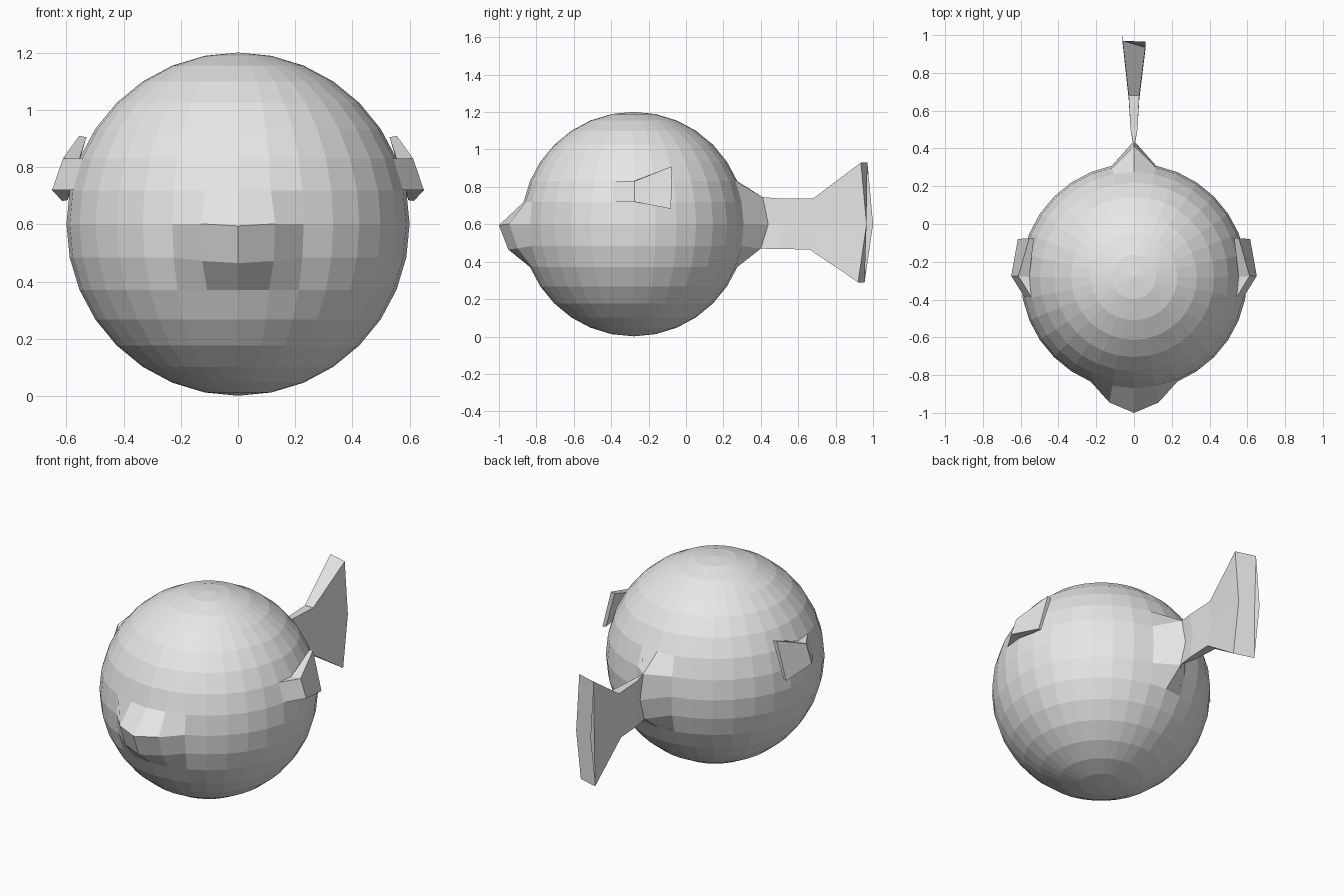
import bpy, bmesh
from mathutils import Vector

cube = bpy.data.objects.get("Cube")
if cube:
    bpy.data.objects.remove(cube, do_unlink=True)

grey = bpy.data.materials.new("plain grey")
grey.use_nodes = True
GREY = (0.8, 0.8, 0.8, 1)
grey.diffuse_color = GREY
grey.node_tree.nodes["Principled BSDF"].inputs["Base Color"].default_value = GREY

CENTRE = Vector((0, -0.28, 0.601))
RADIUS = 0.6


def finish(bm, name):
    bmesh.ops.recalc_face_normals(bm, faces=bm.faces)
    mesh = bpy.data.meshes.new(name)
    bm.to_mesh(mesh)
    bm.free()
    mesh.materials.append(grey)
    obj = bpy.data.objects.new(name, mesh)
    bpy.context.collection.objects.link(obj)
    return obj


def loft(name, sections):
    """Skin a row of matching closed loops and cap both ends."""
    bm = bmesh.new()
    loops = [[bm.verts.new(p) for p in s] for s in sections]
    n = len(loops[0])
    for a, b in zip(loops, loops[1:]):
        for i in range(n):
            j = (i + 1) % n
            bm.faces.new((a[i], a[j], b[j], b[i]))
    bm.faces.new(loops[0])
    bm.faces.new(loops[-1])
    return finish(bm, name)


# Round body, with a few points pulled out for the mouth and tail root
bm = bmesh.new()
bmesh.ops.create_uvsphere(bm, u_segments=32, v_segments=16, radius=RADIUS)
bmesh.ops.translate(bm, verts=bm.verts, vec=CENTRE)
body_points = list(bm.verts)


def pull(old_x, ring_z, front, new):
    side = [v for v in body_points if (v.co.y < CENTRE.y) == front]
    target = Vector((old_x, ring_z))
    v = min(side, key=lambda p: (Vector((p.co.x, p.co.z)) - target).length)
    v.co = new


# Mouth
pull(0, 0.6, True, (0, -1, 0.595))
pull(0, 0.48, True, (0, -0.95, 0.465))
for s in (-1, 1):
    pull(s * 0.117, 0.6, True, (s * 0.13, -0.945, 0.602))
    pull(s * 0.115, 0.48, True, (s * 0.125, -0.9, 0.472))
# Tail root
pull(0, 0.72, False, (0, 0.41, 0.745))
pull(0, 0.6, False, (0, 0.44, 0.6))
pull(0, 0.48, False, (0, 0.4, 0.47))
finish(bm, "body")


# Tail fin: each section is lower, middle, upper on one side and back again
def tail_section(w, ys, zs, skew=0):
    right = [(w, y, z) for y, z in zip(ys, zs)]
    left = [(-w, y + skew, z) for y, z in zip(ys, zs)]
    return right + left[::-1]


loft("tail_fin", [
    tail_section(0.001, (0.4, 0.44, 0.41), (0.47, 0.6, 0.745)),
    tail_section(0.018, (0.5, 0.52, 0.5), (0.467, 0.6, 0.738)),
    tail_section(0.028, (0.66, 0.69, 0.68), (0.466, 0.6, 0.738)),
    tail_section(0.06, (0.92, 0.965, 0.935), (0.29, 0.6, 0.93), 0.035),
])

# Side fins: a wedge off the body that sweeps back into a flared plate
for name, s in (("left_side_fin", 1), ("right_side_fin", -1)):
    root = [(0.577, -0.392, 0.72), (0.56, -0.39, 0.72),
            (0.53, -0.388, 0.831), (0.543, -0.388, 0.831)]
    hinge = [(0.65, -0.275, 0.72), (0.588, -0.28, 0.72),
             (0.554, -0.28, 0.831), (0.612, -0.275, 0.831)]
    tip = [(0.615, -0.08, 0.682), (0.595, -0.085, 0.685),
           (0.53, -0.075, 0.905), (0.555, -0.075, 0.91)]
    loft(name, [[(s * x, y, z) for x, y, z in sec] for sec in (root, hinge, tip)])
